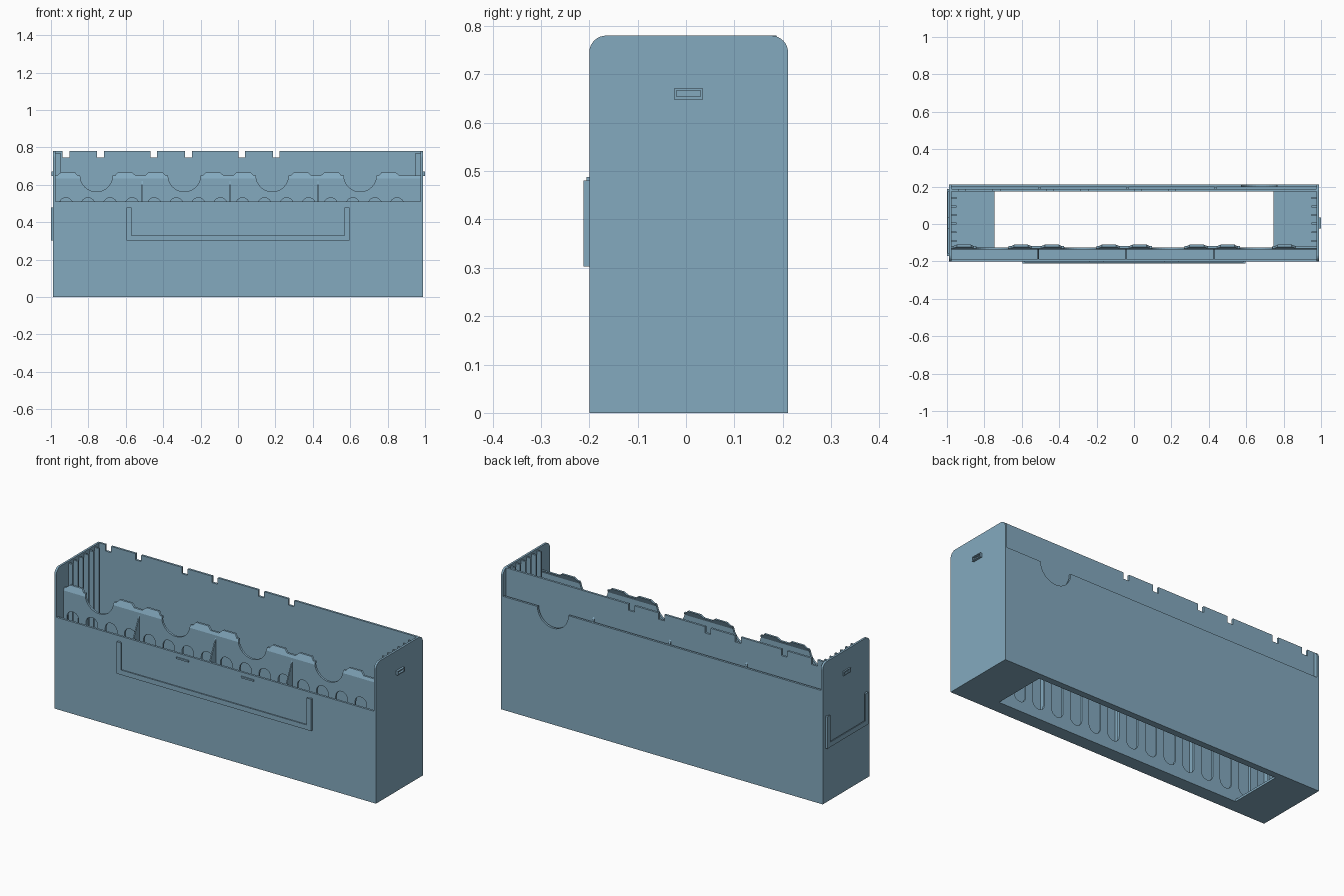
import bpy, bmesh
from math import sin, cos, pi
from mathutils import Matrix

cube = bpy.data.objects.get("Cube")
if cube:
    bpy.data.objects.remove(cube, do_unlink=True)

mat = bpy.data.materials.new("slate_blue")
mat.use_nodes = True
mat.diffuse_color = (0.23, 0.40, 0.52, 1)
for node in mat.node_tree.nodes:
    if node.type == 'BSDF_PRINCIPLED':
        node.inputs["Base Color"].default_value = mat.diffuse_color

# Axis maps: plate outline (u, v) plus thickness w
AXES = {
    'X': Matrix(((0, 0, 1, 0), (1, 0, 0, 0), (0, 1, 0, 0), (0, 0, 0, 1))),
    'Y': Matrix(((1, 0, 0, 0), (0, 0, 1, 0), (0, 1, 0, 0), (0, 0, 0, 1))),
    'Z': Matrix.Identity(4),
}


def plate(name, outlines, axis, lo, hi):
    """Flat sheet with optional holes, from lo to hi along the axis."""
    curve = bpy.data.curves.new(name, 'CURVE')
    curve.dimensions, curve.fill_mode = '2D', 'BOTH'
    curve.extrude = (hi - lo) / 2
    for pts in outlines:
        spline = curve.splines.new('POLY')
        spline.points.add(len(pts) - 1)
        for p, (u, v) in zip(spline.points, pts):
            p.co = (u, v, 0, 1)
        spline.use_cyclic_u = True
    temp = bpy.data.objects.new(name, curve)
    bpy.context.scene.collection.objects.link(temp)
    bpy.context.view_layer.update()
    mesh = bpy.data.meshes.new_from_object(
        temp.evaluated_get(bpy.context.evaluated_depsgraph_get()))
    bpy.data.objects.remove(temp, do_unlink=True)
    mesh.name = name
    bm = bmesh.new()
    bm.from_mesh(mesh)
    bm.transform(AXES[axis] @ Matrix.Translation((0, 0, (lo + hi) / 2)))
    bmesh.ops.remove_doubles(bm, verts=bm.verts, dist=1e-5)
    bmesh.ops.recalc_face_normals(bm, faces=bm.faces)
    bm.to_mesh(mesh)
    bm.free()
    mesh.materials.clear()
    mesh.materials.append(mat)
    for poly in mesh.polygons:
        poly.material_index = 0
        poly.use_smooth = False
    obj = bpy.data.objects.new(name, mesh)
    bpy.context.scene.collection.objects.link(obj)
    return obj


def rect(u0, u1, v0, v1):
    return [(u0, v0), (u1, v0), (u1, v1), (u0, v1)]


def arc(u, v, r, a0, a1, n=16):
    return [(u + r * cos(a0 + (a1 - a0) * i / n),
             v + r * sin(a0 + (a1 - a0) * i / n)) for i in range(n + 1)]


W, FRONT, BACK, TOP, T = 0.988, -0.2, 0.211, 0.78, 0.012
INNER = W - T
IN_FRONT, IN_BACK = -0.125, 0.175
PITCH = 0.47

# Floor with a large opening
plate("floor", [rect(-INNER, INNER, FRONT + T, BACK - T),
                rect(-0.745, 0.745, IN_FRONT, IN_BACK)], 'Z', 0, T)

# End walls with rounded top corners, and guide ribs inside
R = 0.035
end = ([(FRONT, 0), (BACK, 0)] + arc(BACK - R, TOP - R, R, 0, pi / 2, 8)
       + arc(FRONT + R, TOP - R, R, pi / 2, pi, 8))
for side, s in (("left", 1), ("right", -1)):
    lo, hi = sorted((s * INNER, s * W))
    plate(side + "_end_wall", [end], 'X', lo, hi)
    for i in range(6):
        y = -0.09 + 0.046 * i
        lo, hi = sorted((s * 0.95, s * INNER))
        plate(f"{side}_guide_rib_{i + 1}", [rect(y - 0.005, y + 0.005, T, 0.77)], 'X', lo, hi)
    # Small framed catch on the outside
    lo, hi = sorted((s * W, s * (1.0 if s > 0 else 0.996)))
    plate(side + "_catch_frame", [rect(-0.025, 0.035, 0.648, 0.671),
                                  rect(-0.02, 0.03, 0.654, 0.667)], 'X', lo, hi)

# Low outer front wall
plate("front_outer_wall", [rect(-INNER, INNER, 0, 0.51)], 'Y', FRONT, FRONT + T)

# Inner front wall: scooped top edge with tabs, and tall rounded slots
edge = [(-INNER, T), (-INNER, 0.65)]
for k in range(4):
    c = -0.757 + PITCH * k
    edge += [(c - 0.21, 0.65), (c - 0.19, 0.667), (c - 0.115, 0.667), (c - 0.1, 0.65)]
    edge += arc(c, 0.65, 0.087, pi, 2 * pi)
    edge += [(c + 0.1, 0.65), (c + 0.115, 0.667), (c + 0.19, 0.667), (c + 0.21, 0.65)]
edge += [(INNER, 0.65), (INNER, T)]
slots = []
for i in range(16):
    x = -0.92 + 0.118 * i
    slots.append(arc(x, 0.495, 0.036, 0, pi, 12) + arc(x, 0.09, 0.036, pi, 2 * pi, 12))
wall = plate("front_inner_wall", [edge] + slots, 'Y', IN_FRONT - T, IN_FRONT)

# Lean the lip of the inner wall backwards
LIP = 0.635
bm = bmesh.new()
bm.from_mesh(wall.data)
bmesh.ops.bisect_plane(bm, geom=bm.verts[:] + bm.edges[:] + bm.faces[:],
                       plane_co=(0, 0, LIP), plane_no=(0, 0, 1))
for v in bm.verts:
    v.co.y += max(0, v.co.z - LIP) * 0.45
bm.to_mesh(wall.data)
bm.free()

# Back: tall inner wall with notches, lower outer wall with a scoop
notched = [(-INNER, T), (-INNER, TOP)]
for k in range(3):
    for x in (-0.92 + PITCH * k, -0.735 + PITCH * k):
        a, b = x - 0.018, x + 0.018
        notched += [(a, TOP), (a, 0.745), (b, 0.745), (b, TOP)]
notched += [(INNER, TOP), (INNER, T)]
plate("back_inner_wall", [notched], 'Y', IN_BACK, IN_BACK + T)
scooped = ([(-INNER, 0), (-INNER, 0.63)] + arc(0.67, 0.63, 0.095, pi, 2 * pi)
           + [(INNER, 0.63), (INNER, 0)])
plate("back_outer_wall", [scooped], 'Y', BACK - T, BACK)

# Pocket dividers, tapering above the outer walls
for k in range(3):
    x = -0.512 + PITCH * k
    plate(f"front_divider_{k + 1}", [[
        (FRONT + T, T), (IN_FRONT - T, T), (IN_FRONT - T, 0.62), (FRONT + T, 0.51)]],
        'X', x - 0.003, x + 0.003)
    plate(f"back_divider_{k + 1}", [[
        (IN_BACK + T, T), (BACK - T, T), (BACK - T, 0.63), (IN_BACK + T, 0.65)]],
        'X', x + 0.002, x + 0.012)


# Label holders: an open-topped rail with an overhanging lip
def holder(name, mid, half, axis, base, out):
    for part, width, d0, d1 in (("rail", 0.014, 0, 0.5), ("lip", 0.027, 0.5, 1)):
        a, b = half, half - width
        u_shape = [(mid - a, 0.48), (mid - a, 0.303), (mid + a, 0.303), (mid + a, 0.48),
                   (mid + b, 0.48), (mid + b, 0.303 + width), (mid - b, 0.303 + width),
                   (mid - b, 0.48)]
        plate(f"{name}_{part}", [u_shape], axis,
              base + (out - base) * d1, base + (out - base) * d0)


holder("front_label_holder", 0, 0.597, 'Y', FRONT, -0.212)
holder("end_label_holder", 0.008, 0.18, 'X', -W, -1.0)

# Retaining ledges above the front label
for side, x in (("right", -0.2), ("left", 0.2)):
    plate(side + "_label_ledge", [rect(x - 0.038, x + 0.038, 0.479, 0.488)],
          'Y', FRONT - 0.006, FRONT)
